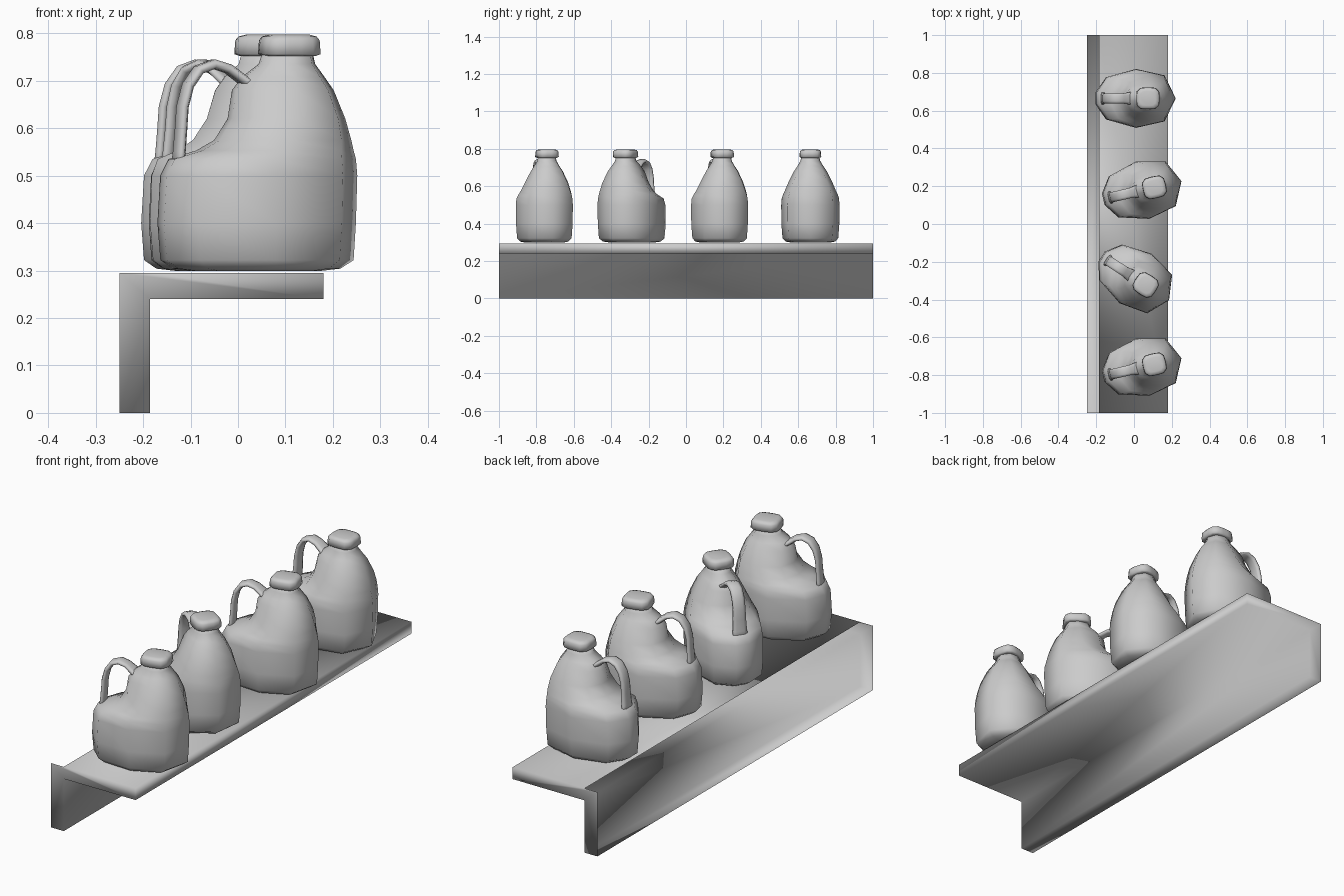
import bpy, bmesh, math
from mathutils import Vector, Matrix

cube = bpy.data.objects.get("Cube")
if cube:
    bpy.data.objects.remove(cube, do_unlink=True)

grey = bpy.data.materials.new("plain_grey")
grey.use_nodes = True
grey.diffuse_color = (0.6, 0.6, 0.6, 1)
grey.node_tree.nodes["Principled BSDF"].inputs["Base Color"].default_value = (0.6, 0.6, 0.6, 1)


def loft(bm, rings):
    """Skin a list of closed point rings and cap both ends."""
    rows = [[bm.verts.new(p) for p in ring] for ring in rings]
    n = len(rows[0])
    for a, b in zip(rows, rows[1:]):
        for i in range(n):
            j = (i + 1) % n
            bm.faces.new((a[i], a[j], b[j], b[i]))
    bm.faces.new(rows[0][::-1])
    bm.faces.new(rows[-1])


def finish(name, bm):
    bmesh.ops.recalc_face_normals(bm, faces=bm.faces[:])
    mesh = bpy.data.meshes.new(name)
    bm.to_mesh(mesh)
    bm.free()
    mesh.materials.append(grey)
    for p in mesh.polygons:
        p.use_smooth = True
    return mesh


# Angle shelf: L profile run along y, left open on the wall side and above the upright
def shelf_mesh():
    bm = bmesh.new()
    profile = [(-.25, 0), (-.185, 0), (-.185, .24), (.18, .24),
               (.18, .295), (-.185, .295), (-.25, .295)]
    a, b = [[bm.verts.new((x, y, z)) for x, z in profile] for y in (-1, 1)]
    for i in range(5):
        bm.faces.new((a[i], a[i + 1], b[i + 1], b[i]))
    for r in (a, b):
        bm.faces.new((r[0], r[1], r[2], r[6]))
        bm.faces.new((r[2], r[3], r[4], r[5], r[6]))
    return finish("angle_shelf", bm)


# Jug body: faceted plan, shrinking towards an offset neck
def body_mesh():
    half = [(-1, .2), (-.74, .72), (0, 1), (.72, .78), (1, 0)]
    plan = half + [(x, -y) for x, y in half[-2::-1]]
    # height, left end, widest x, right end, half depth
    sections = [
        (.299, -.13, .01, .14, .105), (.304, -.172, .01, .185, .132),
        (.322, -.198, .01, .213, .149), (.40, -.204, .01, .218, .155),
        (.50, -.198, .01, .221, .156), (.535, -.180, .012, .218, .153),
        (.553, -.120, .025, .213, .147), (.575, -.082, .045, .208, .137),
        (.62, -.054, .065, .195, .118), (.68, -.046, .07, .170, .088),
        (.708, -.025, .07, .150, .069), (.735, .010, .072, .130, .053),
        (.765, .020, .073, .123, .047)]
    bm = bmesh.new()
    loft(bm, [[(cx + px * ((cx - lo) if px < 0 else (hi - cx)), py * d, z)
               for px, py in plan] for z, lo, cx, hi, d in sections])
    return finish("jug_body", bm)


# Flat strap handle swept along a hooked path, flaring into the body at both ends
def handle_mesh():
    # x, height, half width
    path = [(-.170, .50, .036), (-.164, .55, .031), (-.160, .60, .028), (-.157, .645, .027),
            (-.145, .69, .027), (-.122, .723, .027), (-.09, .735, .027),
            (-.058, .725, .027), (-.025, .700, .032), (.02, .68, .042)]
    points = [Vector((x, 0, z)) for x, z, w in path]
    section = [(-1, -.5), (-1, .5), (-.55, 1), (.55, 1),
               (1, .5), (1, -.5), (.55, -1), (-.55, -1)]
    rings = []
    for i, (p, (x, z, w)) in enumerate(zip(points, path)):
        t = (points[min(i + 1, len(path) - 1)] - points[max(i - 1, 0)]).normalized()
        out = Vector((-t.z, 0, t.x))
        rings.append([p + Vector((0, y * w, 0)) + out * (k * .010) for y, k in section])
    bm = bmesh.new()
    loft(bm, rings)
    return finish("jug_handle", bm)


# Rounded square cap
def cap_mesh():
    bm = bmesh.new()
    rings = []
    for z, r in [(.752, .052), (.756, .062), (.785, .060), (.793, .054), (.797, .040)]:
        ring = []
        for i in range(16):
            a = math.tau * (i + .5) / 16
            c, s = math.cos(a), math.sin(a)
            k = r / (c ** 4 + s ** 4) ** .25
            ring.append((.074 + k * c, k * s * .94, z))
        rings.append(ring)
    loft(bm, rings)
    return finish("jug_cap", bm)


def place(name, mesh, matrix=Matrix()):
    obj = bpy.data.objects.new(name, mesh)
    bpy.context.collection.objects.link(obj)
    obj.matrix_world = matrix


place("angle_shelf", shelf_mesh())
parts = [body_mesh(), handle_mesh(), cap_mesh()]
# Four jugs along the shelf, each turned a little
for n, (x, y, turn) in enumerate([(.036, -.76, 13), (0, -.283, -33), (.036, .177, 13), (0, .665, 0)], 1):
    m = Matrix.Translation((x, y, 0)) @ Matrix.Rotation(math.radians(turn), 4, "Z")
    for mesh in parts:
        place(f"{mesh.name}_{n}", mesh, m)
